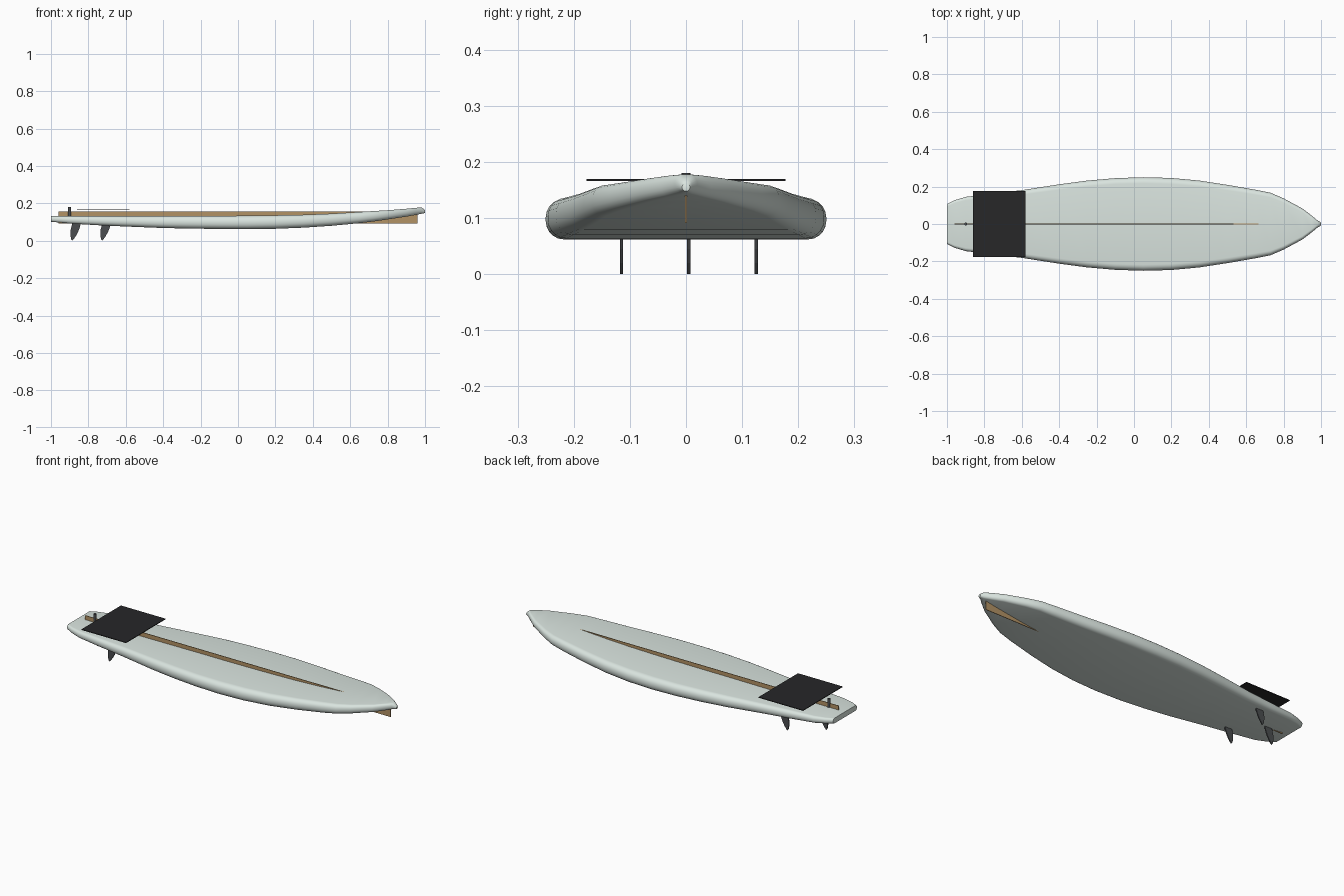
import bpy, bmesh, math

if "Cube" in bpy.data.objects:
    bpy.data.objects.remove(bpy.data.objects["Cube"])

def material(name, rgb):
    m = bpy.data.materials.new(name)
    m.diffuse_color = (*rgb, 1)
    m.use_nodes = True
    m.node_tree.nodes["Principled BSDF"].inputs["Base Color"].default_value = m.diffuse_color
    return m

FOAM = material("pale_foam", (0.70, 0.78, 0.74))
WOOD = material("wood", (0.45, 0.29, 0.13))
BLACK = material("black", (0.02, 0.02, 0.022))
GREY = material("dark_grey", (0.07, 0.075, 0.08))

def finish(name, bm, mat, smooth=False):
    bmesh.ops.recalc_face_normals(bm, faces=bm.faces)
    me = bpy.data.meshes.new(name)
    bm.to_mesh(me)
    bm.free()
    me.materials.append(mat)
    ob = bpy.data.objects.new(name, me)
    bpy.context.collection.objects.link(ob)
    if smooth:
        bpy.ops.object.select_all(action='DESELECT')
        ob.select_set(True)
        bpy.context.view_layer.objects.active = ob
        bpy.ops.object.shade_smooth_by_angle(angle=math.radians(40))
    return ob

def box(name, lo, hi, mat):
    bm = bmesh.new()
    bmesh.ops.create_cube(bm, size=1)
    for v in bm.verts:
        v.co = [(a + b) / 2 + c * (b - a) for a, b, c in zip(lo, hi, v.co)]
    return finish(name, bm, mat)

# Board stations: x, half width, bottom z, deck z
STATIONS = [
    (-1.0, 0.107, 0.101, 0.131), (-0.96, 0.127, 0.098, 0.131),
    (-0.9, 0.145, 0.092, 0.131), (-0.75, 0.163, 0.083, 0.131),
    (-0.6, 0.181, 0.076, 0.131), (-0.4, 0.212, 0.068, 0.132),
    (-0.25, 0.232, 0.065, 0.133), (-0.1, 0.245, 0.063, 0.133),
    (0.05, 0.25, 0.062, 0.134), (0.2, 0.246, 0.064, 0.136),
    (0.35, 0.232, 0.070, 0.139), (0.5, 0.209, 0.080, 0.145),
    (0.65, 0.183, 0.094, 0.154), (0.73, 0.167, 0.104, 0.159),
    (0.8, 0.137, 0.114, 0.163), (0.9, 0.083, 0.129, 0.171),
    (0.95, 0.045, 0.138, 0.176), (0.98, 0.020, 0.144, 0.178),
    (0.995, 0.011, 0.147, 0.168), (1.0, 0.007, 0.148, 0.162),
]

# Board: lofted rounded-rectangle sections with full rails
def section(x, w, zb, zt):
    h = (zt - zb) / 2
    zc = (zt + zb) / 2
    r = min(w, h) * 0.9
    pts = []
    for sy, sz, start in ((1, 1, 0), (-1, 1, 90), (-1, -1, 180), (1, -1, 270)):
        for k in range(6):
            a = math.radians(start + 18 * k)
            pts.append((x, sy * (w - r) + r * math.cos(a), zc + sz * (h - r) + r * math.sin(a)))
    return pts

bm = bmesh.new()
rings = [[bm.verts.new(p) for p in section(*s)] for s in STATIONS]
for a, b in zip(rings, rings[1:]):
    for i in range(len(a)):
        j = (i + 1) % len(a)
        bm.faces.new((a[i], a[j], b[j], b[i]))
bm.faces.new(rings[0])
bm.faces.new(rings[-1])
finish("board", bm, FOAM, True)

# Stringer, straight strip through the board
box("stringer", (-0.96, -0.0015, 0.091), (0.96, 0.0015, 0.155), WOOD)

# Traction pad
box("traction_pad", (-0.86, -0.177, 0.166), (-0.58, 0.177, 0.17), BLACK)

# Leash plug
bm = bmesh.new()
bmesh.ops.create_cone(bm, cap_ends=True, segments=20, radius1=0.008, radius2=0.008, depth=0.06)
bmesh.ops.translate(bm, verts=bm.verts, vec=(-0.9, 0, 0.15))
finish("leash_plug", bm, GREY, True)

# Fins: swept profile (x, z) extruded across y
FIN = [(0.0, 0.095), (-0.006, 0.07), (-0.016, 0.045), (-0.03, 0.02), (-0.046, 0.0),
       (-0.052, 0.008), (-0.056, 0.03), (-0.056, 0.055), (-0.05, 0.075), (-0.046, 0.095)]

def fin(name, x, y):
    bm = bmesh.new()
    f = bm.faces.new([bm.verts.new((x + px, y - 0.003, pz)) for px, pz in FIN])
    ext = bmesh.ops.extrude_face_region(bm, geom=[f])
    verts = [v for v in ext["geom"] if isinstance(v, bmesh.types.BMVert)]
    bmesh.ops.translate(bm, verts=verts, vec=(0, 0.006, 0))
    finish(name, bm, GREY)

fin("center_fin", -0.84, 0.005)
fin("left_fin", -0.68, 0.125)
fin("right_fin", -0.68, -0.115)
